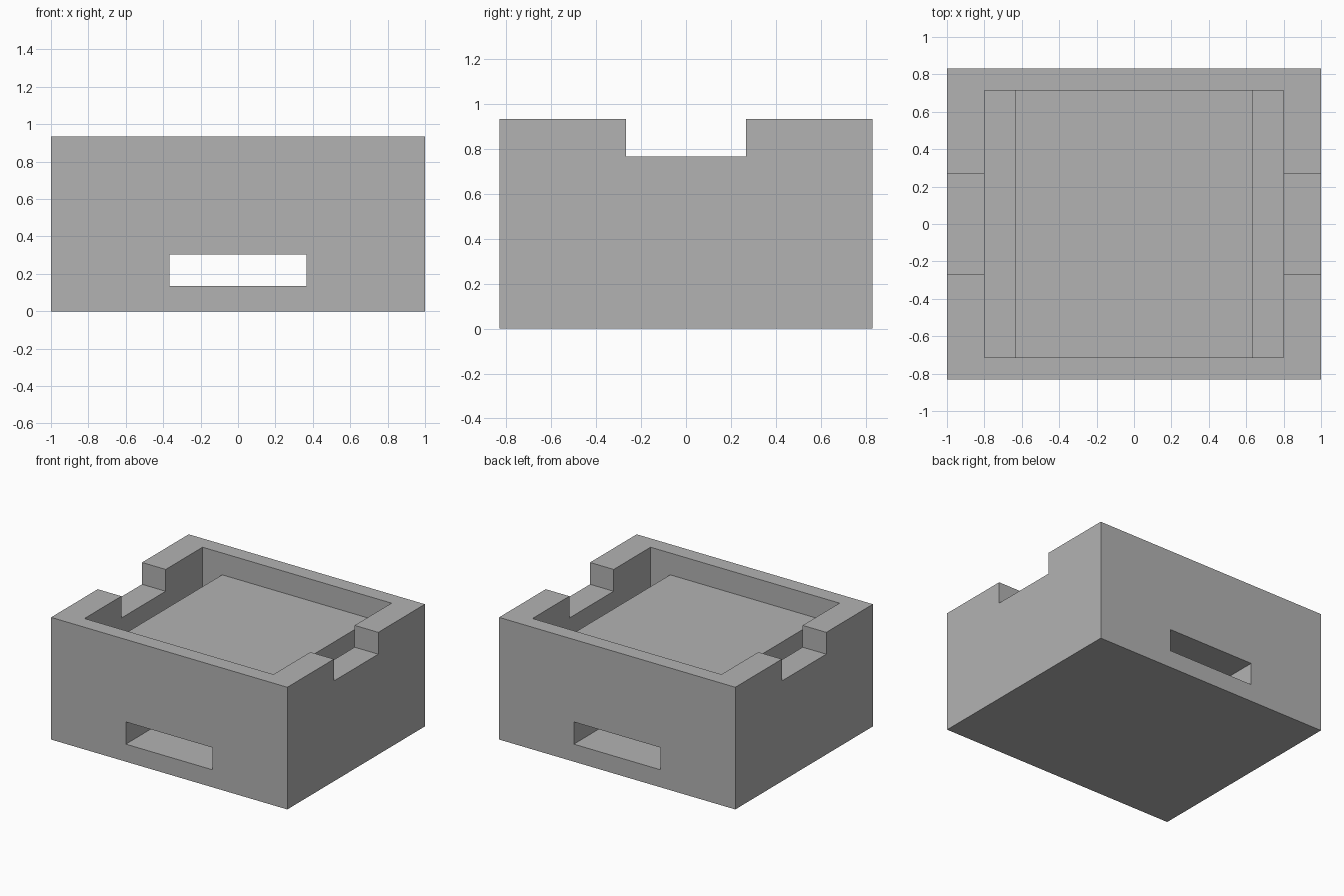
import bpy
import bmesh

old = bpy.data.objects.get("Cube")
if old:
    bpy.data.objects.remove(old, do_unlink=True)

# Single grey material
grey = bpy.data.materials.new("plain grey")
grey.use_nodes = True
colour = (0.45, 0.45, 0.45, 1.0)
grey.diffuse_color = colour
grey.node_tree.nodes["Principled BSDF"].inputs["Base Color"].default_value = colour


def extrude_y(name, profile, half_depth):
    """Extrude an x-z outline along y, centred on y = 0."""
    bm = bmesh.new()
    face = bm.faces.new([bm.verts.new((x, -half_depth, z)) for x, z in profile])
    ext = bmesh.ops.extrude_face_region(bm, geom=[face])
    moved = [v for v in ext["geom"] if isinstance(v, bmesh.types.BMVert)]
    bmesh.ops.translate(bm, verts=moved, vec=(0, 2 * half_depth, 0))
    bmesh.ops.recalc_face_normals(bm, faces=bm.faces)
    mesh = bpy.data.meshes.new(name)
    bm.to_mesh(mesh)
    bm.free()
    mesh.materials.append(grey)
    obj = bpy.data.objects.new(name, mesh)
    bpy.context.collection.objects.link(obj)
    return obj


def rect(x0, x1, z0, z1):
    return [(x0, z0), (x1, z0), (x1, z1), (x0, z1)]


TOP, SHELF, CHANNEL, ABOVE = 0.935, 0.768, 0.435, 1.2

# Solid block
body = extrude_y("holder_body", rect(-1, 1, 0, TOP), 0.832)

# Open pocket: raised shelf in the middle, deep channel along each side
half = [(0.634, SHELF), (0.634, CHANNEL), (0.8, CHANNEL), (0.8, ABOVE)]
pocket = half + [(-x, z) for x, z in reversed(half)]
cutters = [
    extrude_y("pocket_cutter", pocket, 0.714),
    # Slot running right through from front to back
    extrude_y("slot_cutter", rect(-0.367, 0.367, 0.134, 0.304), 1.0),
]

# Notch in the rim on each side
for side, s in (("left", 1), ("right", -1)):
    lo, hi = sorted((0.7 * s, 1.1 * s))
    cutters.append(extrude_y(side + "_notch_cutter", rect(lo, hi, SHELF, ABOVE), 0.268))

for cutter in cutters:
    cutter.hide_render = True
    mod = body.modifiers.new(cutter.name, "BOOLEAN")
    mod.operation = "DIFFERENCE"
    mod.solver = "EXACT"
    mod.object = cutter

# Bake the cuts and drop the cutters
bpy.context.view_layer.update()
graph = bpy.context.evaluated_depsgraph_get()
result = bpy.data.meshes.new_from_object(body.evaluated_get(graph))
body.modifiers.clear()
body.data = result
body.data.name = "holder_body"
result.materials.clear()
result.materials.append(grey)
for poly in result.polygons:
    poly.material_index = 0
    poly.use_smooth = False
for cutter in cutters:
    bpy.data.objects.remove(cutter, do_unlink=True)
